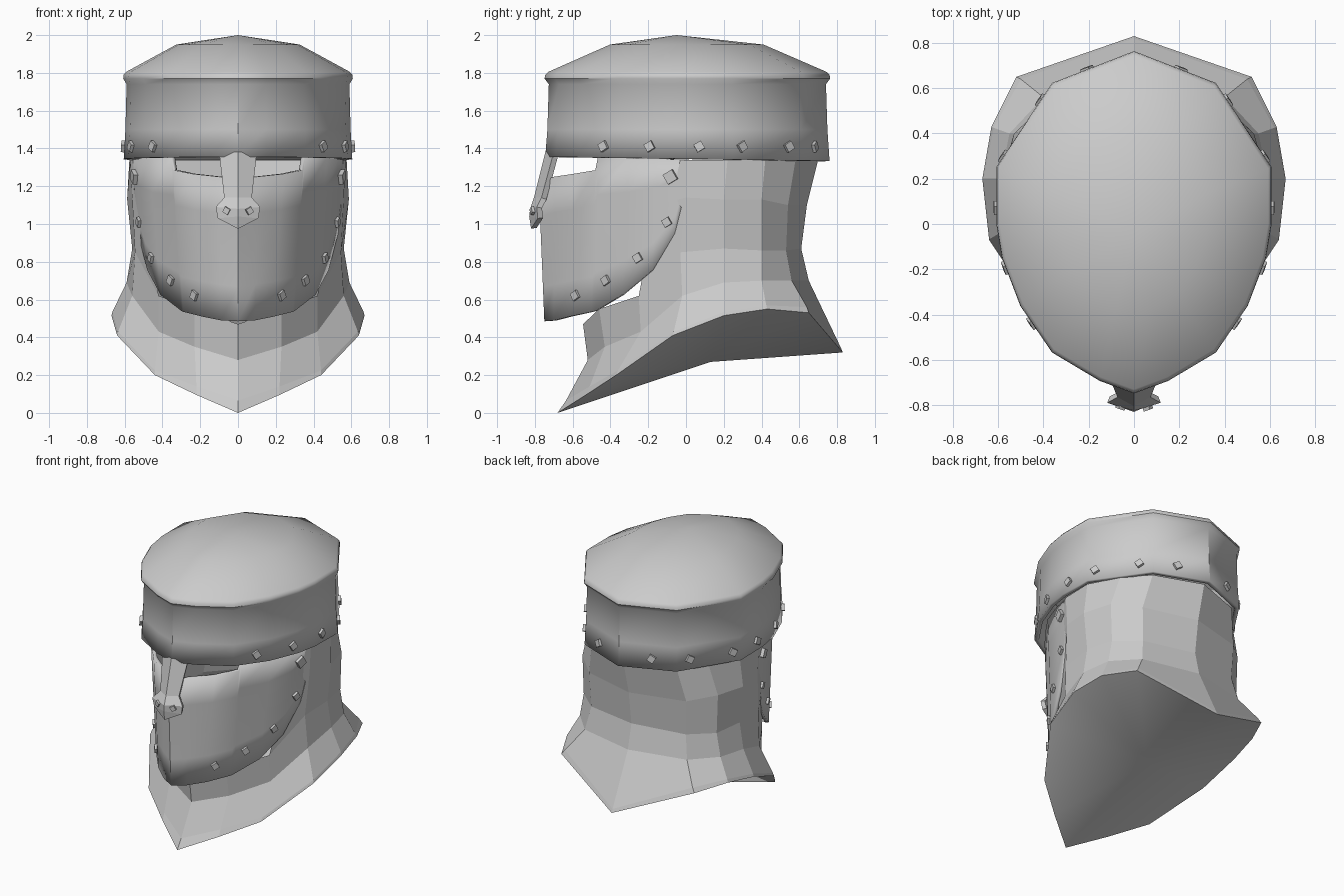
import bpy
import bmesh
from math import radians, pi
from mathutils import Vector, Matrix
from mathutils.bvhtree import BVHTree

if "Cube" in bpy.data.objects:
    bpy.data.objects.remove(bpy.data.objects["Cube"])

steel = bpy.data.materials.new("plain_steel")
steel.use_nodes = True
COLOR = (0.6, 0.6, 0.6, 1)
steel.diffuse_color = COLOR
steel.node_tree.nodes["Principled BSDF"].inputs["Base Color"].default_value = COLOR


def finish(name, bm, angle=None, thickness=0):
    """Turn a bmesh into an object with outward normals and shading."""
    bm.normal_update()
    facing = sum(f.normal.dot(f.calc_center_median() - Vector((0, 0, 1))) * f.calc_area()
                 for f in bm.faces)
    if facing < 0:
        bmesh.ops.reverse_faces(bm, faces=bm.faces[:])
    mesh = bpy.data.meshes.new(name)
    bm.to_mesh(mesh)
    bm.free()
    mesh.materials.append(steel)
    if angle:
        mesh.polygons.foreach_set("use_smooth", [True] * len(mesh.polygons))
        mesh.set_sharp_from_angle(angle=radians(angle))
    obj = bpy.data.objects.new(name, mesh)
    bpy.context.collection.objects.link(obj)
    if thickness:
        mod = obj.modifiers.new("thickness", 'SOLIDIFY')
        mod.thickness = thickness
        mod.offset = -1
    return obj


def sheet(name, half, angle=None, thickness=0):
    """Skin columns of points, given for +x from the centre line, on both sides."""
    cols = [[(-x, y, z) for x, y, z in c] for c in half[:0:-1]] + half
    bm = bmesh.new()
    grid = [[bm.verts.new(p) for p in c] for c in cols]
    for a, b in zip(grid, grid[1:]):
        for i in range(min(len(a), len(b)) - 1):
            bm.faces.new((a[i], b[i], b[i + 1], a[i + 1]))
    bmesh.ops.remove_doubles(bm, verts=bm.verts[:], dist=0.0005)
    return finish(name, bm, angle, thickness)


# Crown: upright band, rolled rim and low dome over one plan outline
outline = [(0, -.745), (.15, -.69), (.36, -.565), (.5, -.36), (.58, -.15),
           (.605, 0), (.605, .25), (.36, .62), (0, .76)]
profile = [(1, 1.345), (.985, 1.5), (.975, 1.74), (1.005, 1.77), (1, 1.79),
           (.98, 1.805), (.54, 1.95)]
crown_cols = []
for x, y in outline:
    col = [(x * s, y * s, z) for s, z in profile]
    col[0] = (x, y, 1.345 - .015 * y)
    crown_cols.append(col + [(0, -.05, 2)])
crown = sheet("crown", crown_cols, 40, .03)

# Face plate: top and bottom edges, narrowing downward, with a notch for the eyes
edges = [((0, -.78, 1.22), (0, -.75, .485)),
         ((.1, -.70, 1.25), (.09, -.70, .49)),
         ((.24, -.60, 1.265), (.19, -.62, .51)),
         ((.345, -.48, 1.285), (.29, -.50, .535)),
         ((.355, -.465, 1.36), (.30, -.48, .54)),
         ((.47, -.30, 1.35), (.41, -.34, .625)),
         ((.53, -.14, 1.345), (.48, -.18, .755)),
         ((.555, -.04, 1.34), (.53, -.06, .95)),
         ((.565, .01, 1.34), (.56, .005, 1.2))]
rows = 4
face_plate = sheet("face_plate", [[Vector(b).lerp(Vector(t), i / rows) for i in range(rows + 1)]
                                  for t, b in edges], 45, .025)

# Nose guard: folded plate flaring to a pointed tip
nose_guard = sheet("nose_guard", [
    [(0, -.745, 1.38), (0, -.805, 1.14), (0, -.825, 1.08), (0, -.83, 1.04), (0, -.82, .975)],
    [(.1, -.70, 1.38), (.073, -.765, 1.14), (.118, -.79, 1.09), (.107, -.785, 1.03),
     (0, -.82, .975)]], None, .03)

# Neck guard: faceted columns from the flared hem upward, front to back
neck = [
    [(0, -.68, 0), (0, -.635, .066), (0, -.52, .28), (0, -.545, .47)],
    [(.22, -.53, .095), (.22, -.51, .14), (.23, -.43, .35), (.23, -.46, .55)],
    [(.44, -.37, .2), (.44, -.36, .225), (.42, -.24, .43), (.42, -.25, .62),
     (.5, -.16, 1.1), (.51, -.14, 1.34)],
    [(.64, -.07, .41), (.635, -.065, .43), (.56, -.02, .62), (.545, -.03, .85),
     (.56, 0, 1.14), (.57, 0, 1.34)],
    [(.67, .2, .515), (.665, .2, .535), (.59, .2, .69), (.56, .2, .87),
     (.587, .2, 1.13), (.575, .22, 1.34)],
    [(.63, .43, .55), (.62, .425, .57), (.55, .4, .7), (.52, .4, .86),
     (.53, .4, 1.13), (.47, .42, 1.34)],
    [(.52, .65, .53), (.5, .64, .56), (.4, .56, .7), (.37, .53, .86),
     (.38, .54, 1.1), (.33, .58, 1.34)],
    [(0, .83, .32), (0, .82, .345), (0, .65, .7), (0, .61, .87),
     (0, .64, 1.1), (0, .7, 1.34)]]
sheet("neck_guard", neck)

# Underside: closes the hem toward one low centre point
sheet("underside", [[c[0], (0, .13, .27)] for c in neck], 80)


# Rivets: square studs turned on their corner, seated on the nearest surface
def rivets(name, host, spots, size):
    tree = BVHTree.FromPolygons([v.co for v in host.data.vertices],
                                [p.vertices[:] for p in host.data.polygons])
    bm = bmesh.new()
    for x, y, z in spots:
        for side in (1, -1):
            loc, normal, _, _ = tree.find_nearest(Vector((side * x, y, z)))
            turn = normal.to_track_quat('Z', 'Y').to_matrix().to_4x4()
            bmesh.ops.create_cube(bm, size=size, matrix=Matrix.Translation(loc) @ turn
                                  @ Matrix.Rotation(side * pi / 6, 4, 'Z')
                                  @ Matrix.Diagonal((1, 1, .8, 1)))
    return finish(name, bm)


rivets("crown_rivets", crown, [(x, y, 1.41) for x, y in
       [(.44, -.43), (.56, -.19), (.6, .07), (.58, .3), (.42, .55), (.21, .69)]], .045)
rivets("face_plate_rivets", face_plate,
       [(.52, -.1, 1.01), (.47, -.26, .82), (.39, -.45, .7), (.26, -.61, .62)], .042)
rivets("hinge_rivets", face_plate, [(.54, -.08, 1.25)], .058)
rivets("nose_guard_rivets", nose_guard, [(.06, -.81, 1.07)], .032)
